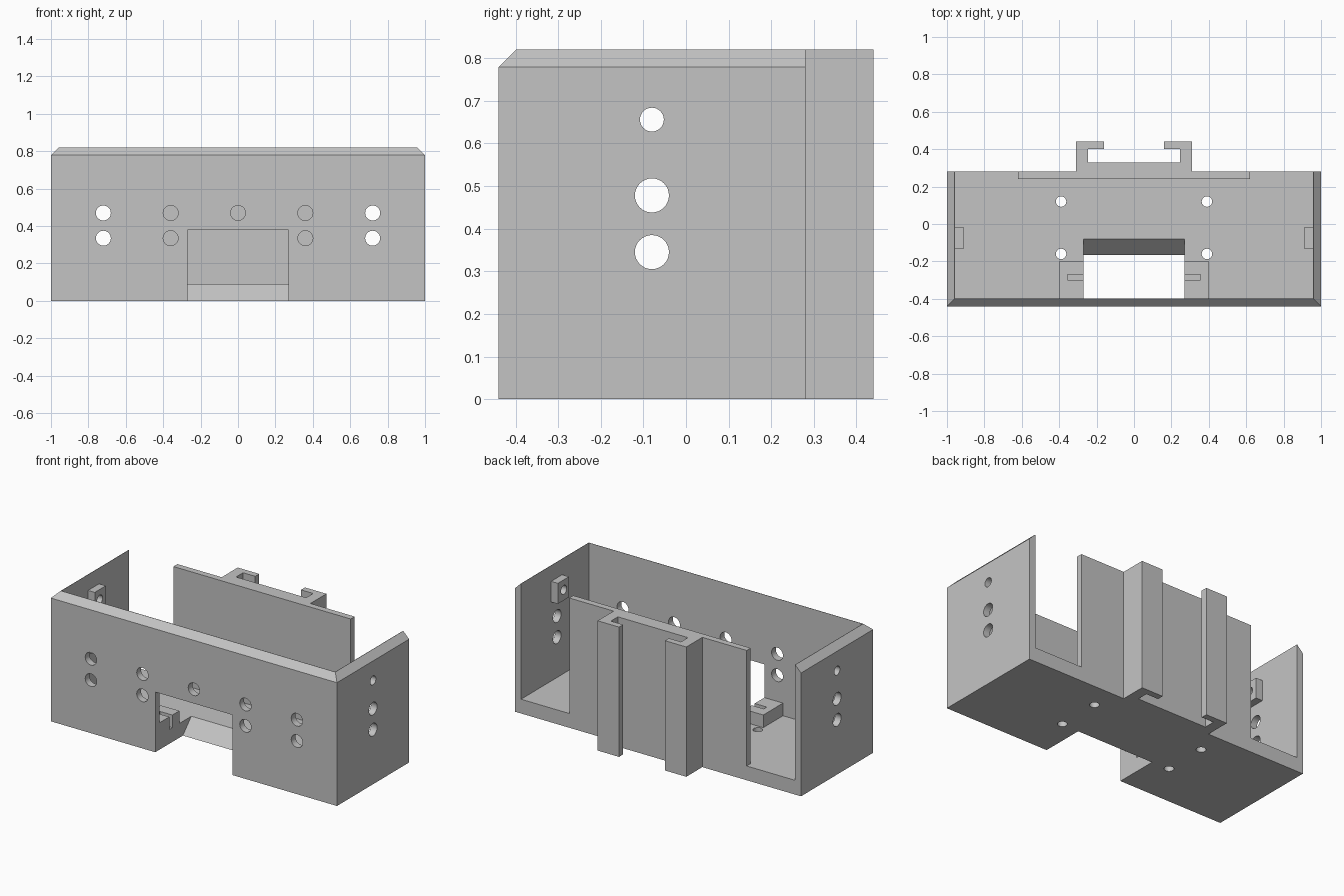
import bpy, bmesh, math
from mathutils import Matrix, Vector

if "Cube" in bpy.data.objects:
    bpy.data.objects.remove(bpy.data.objects["Cube"])

LENGTH, FRONT, BACK, HEIGHT = 1.0, -0.44, 0.28, 0.82
WALL, FLOOR, CHAMFER = 0.043, 0.09, 0.041

grey = bpy.data.materials.new("plain grey")
grey.use_nodes = True
colour = (0.55, 0.55, 0.55, 1)
grey.diffuse_color = colour
grey.node_tree.nodes["Principled BSDF"].inputs["Base Color"].default_value = colour


def make(name, bm):
    bmesh.ops.recalc_face_normals(bm, faces=bm.faces)
    mesh = bpy.data.meshes.new(name)
    bm.to_mesh(mesh)
    bm.free()
    mesh.materials.append(grey)
    obj = bpy.data.objects.new(name, mesh)
    bpy.context.collection.objects.link(obj)
    return obj


def box_bm(x, y, z):
    bm = bmesh.new()
    size = Matrix.Diagonal((x[1] - x[0], y[1] - y[0], z[1] - z[0], 1))
    middle = Matrix.Translation((sum(x) / 2, sum(y) / 2, sum(z) / 2))
    bmesh.ops.create_cube(bm, size=1, matrix=middle @ size)
    return bm


def box(name, x, y, z):
    return make(name, box_bm(x, y, z))


def prism(name, points, start, along):
    """Extrude a 3D outline from the given points by a vector."""
    bm = bmesh.new()
    face = bm.faces.new([bm.verts.new(Vector(p) + Vector(start)) for p in points])
    top = bmesh.ops.extrude_face_region(bm, geom=[face])["geom"]
    verts = [v for v in top if isinstance(v, bmesh.types.BMVert)]
    bmesh.ops.translate(bm, verts=verts, vec=along)
    return make(name, bm)


def cut(obj, cutter):
    mod = obj.modifiers.new("cut", 'BOOLEAN')
    mod.operation, mod.solver, mod.object = 'DIFFERENCE', 'EXACT', cutter
    deps = bpy.context.evaluated_depsgraph_get()
    mesh = bpy.data.meshes.new_from_object(obj.evaluated_get(deps))
    obj.modifiers.clear()
    obj.data = mesh


def add_hole(bm, centre, radius, depth, axis):
    turn = Vector((0, 0, 1)).rotation_difference(Vector(axis)).to_matrix().to_4x4()
    bmesh.ops.create_cone(bm, cap_ends=True, segments=32, radius1=radius, radius2=radius,
                          depth=depth, matrix=Matrix.Translation(centre) @ turn)


# Shell: a block with three chamfered top edges
bm = box_bm((-LENGTH, LENGTH), (FRONT, BACK), (0, HEIGHT))
rim = [e for e in bm.edges if all(v.co.z > 0.8 for v in e.verts)
       and not all(v.co.y > 0 for v in e.verts)]
bmesh.ops.bevel(bm, geom=rim, offset=CHAMFER, segments=1, affect='EDGES')
shell = make("tray_shell", bm)

# Hollow, open at the top and back
hollow = box("hollow_cutter", (-LENGTH + WALL, LENGTH - WALL), (FRONT + WALL, 1), (FLOOR, 2))

# Front notch with a sloped floor edge
notch_side = [(0, -0.6, -0.1), (0, -0.259, -0.1), (0, -0.08, FLOOR),
              (0, -0.08, 0.38), (0, -0.6, 0.38)]
notch = prism("notch_cutter", notch_side, (-0.27, 0, 0), (0.54, 0, 0))

# Round holes in the front, sides and floor
bm = bmesh.new()
for x in (-0.72, -0.36, 0.36, 0.72):
    for z in (0.335, 0.47):
        add_hole(bm, (x, FRONT, z), 0.04, 0.2, (0, 1, 0))
add_hole(bm, (0, FRONT, 0.47), 0.04, 0.2, (0, 1, 0))
for side in (-1, 1):
    for z, r in ((0.345, 0.04), (0.478, 0.04), (0.656, 0.028)):
        add_hole(bm, (side, -0.08, z), r, 0.4, (1, 0, 0))
    for y in (0.12, -0.16):
        add_hole(bm, (side * 0.39, y, 0.05), 0.028, 0.3, (0, 0, 1))
holes = make("hole_cutter", bm)

for cutter in (hollow, notch, holes):
    cutter.hide_render = True
    cut(shell, cutter)

# Back panel between the two rear openings
box("back_panel", (-0.62, 0.62), (0.24, BACK), (FLOOR, HEIGHT))

# Rear rail with inward lips
half = [(0.31, BACK), (0.31, 0.44), (0.16, 0.44), (0.16, 0.4), (0.245, 0.4), (0.245, 0.33)]
outline = half + [(-x, y) for x, y in reversed(half)]
prism("rear_rail", [(x, y, 0) for x, y in outline], (0, 0, 0), (0, 0, HEIGHT))

smooth = [shell]
for side, word in ((-1, "right"), (1, "left")):
    # Slotted blocks beside the notch
    plan = [(0.27, -0.397), (0.4, -0.397), (0.4, -0.2), (0.27, -0.2),
            (0.27, -0.27), (0.355, -0.27), (0.355, -0.3), (0.27, -0.3)]
    prism(word + "_slotted_block", [(side * x, y, FLOOR) for x, y in plan],
          (0, 0, 0), (0, 0, 0.08))
    # Drilled bosses on the inner side walls
    ends = sorted((side * 0.91, side * (LENGTH - WALL)))
    boss = box(word + "_wall_boss", ends, (-0.13, -0.02), (0.59, 0.72))
    cut(boss, holes)
    smooth.append(boss)

for cutter in (hollow, notch, holes):
    bpy.data.objects.remove(cutter)

# Smooth the hole walls, keep the corners sharp
bpy.ops.object.select_all(action='DESELECT')
for obj in smooth:
    obj.select_set(True)
bpy.context.view_layer.objects.active = shell
bpy.ops.object.shade_smooth_by_angle(angle=math.radians(30))
